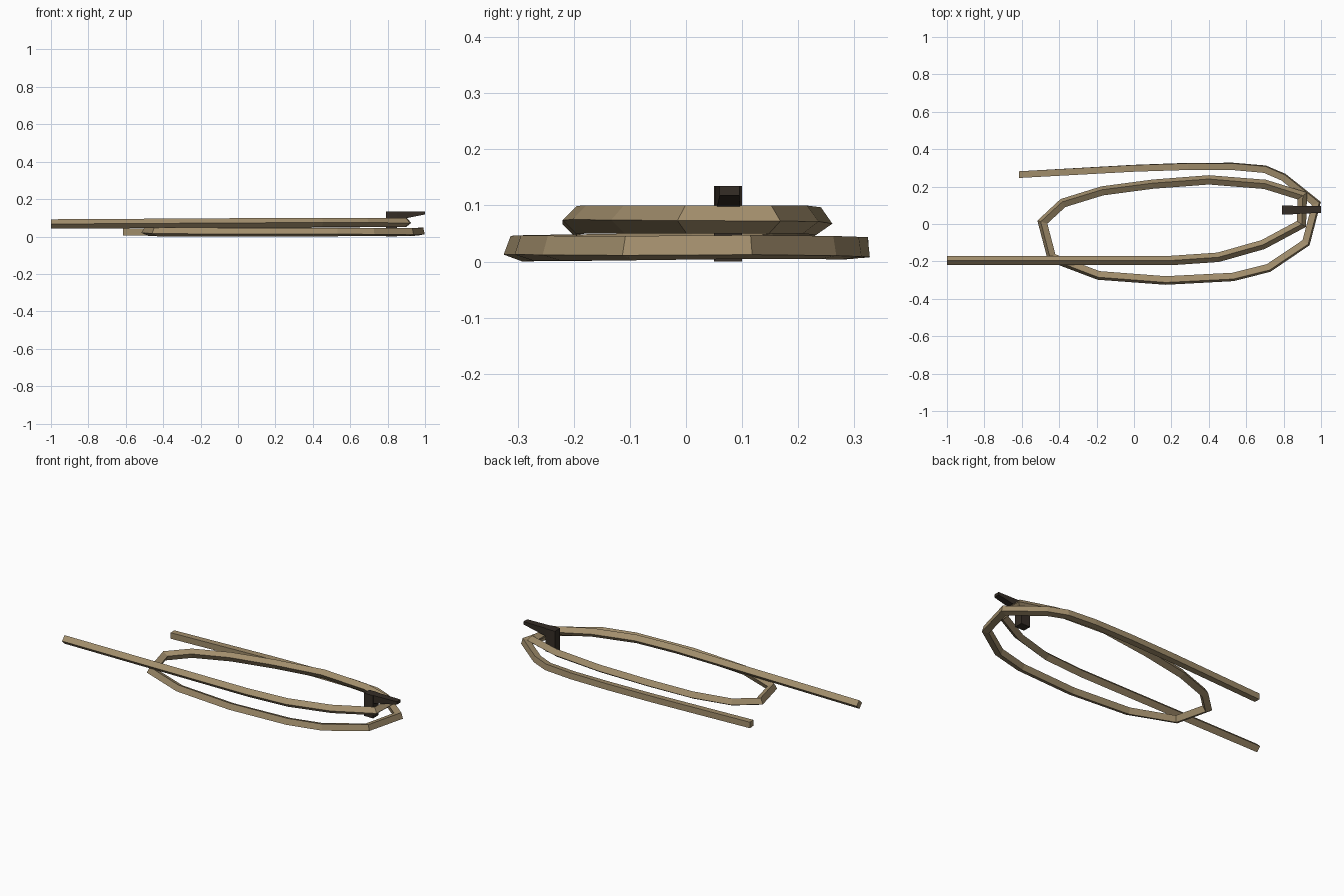
import bpy, bmesh, math
from mathutils import Vector

if "Cube" in bpy.data.objects:
    bpy.data.objects.remove(bpy.data.objects["Cube"])


def material(name, rgb):
    m = bpy.data.materials.new(name)
    m.diffuse_color = (*rgb, 1)
    m.use_nodes = True
    m.node_tree.nodes["Principled BSDF"].inputs["Base Color"].default_value = m.diffuse_color
    return m


def make_object(name, bm, mat):
    bmesh.ops.recalc_face_normals(bm, faces=bm.faces)
    me = bpy.data.meshes.new(name)
    bm.to_mesh(me)
    bm.free()
    me.materials.append(mat)
    ob = bpy.data.objects.new(name, me)
    bpy.context.collection.objects.link(ob)
    return ob


def skin(bm, rings):
    """Join equal rings of points into a capped tube."""
    vs = [[bm.verts.new(p) for p in r] for r in rings]
    n = len(vs[0])
    for a, b in zip(vs, vs[1:]):
        for k in range(n):
            bm.faces.new((a[k], a[(k + 1) % n], b[(k + 1) % n], b[k]))
    bm.faces.new(vs[0])
    bm.faces.new(vs[-1][::-1])


rope_mat = material("tan rope", (0.36, 0.27, 0.15))
peg_mat = material("dark wood", (0.035, 0.026, 0.019))

# Coiled rope: square section swept along the path, slowly twisting to a diamond
path = [Vector(p) for p in (
    (-0.615, 0.264, 0.024), (0, 0.298, 0.024), (0.29, 0.308, 0.024),
    (0.53, 0.308, 0.024), (0.70, 0.293, 0.024), (0.80, 0.25, 0.025),
    (0.975, 0.11, 0.026), (0.92, -0.10, 0.024), (0.72, -0.235, 0.024),
    (0.53, -0.283, 0.024), (0.17, -0.302, 0.023), (-0.19, -0.275, 0.024),
    (-0.44, -0.18, 0.025), (-0.49, 0.01, 0.028), (-0.38, 0.112, 0.034),
    (-0.17, 0.177, 0.044), (0.10, 0.213, 0.058), (0.40, 0.236, 0.072),
    (0.70, 0.212, 0.075), (0.90, 0.15, 0.075), (0.895, 0.0, 0.075),
    (0.69, -0.11, 0.075), (0.45, -0.178, 0.075), (0.20, -0.195, 0.074),
    (-1.0, -0.195, 0.067))]
half = 0.0178
last = len(path) - 1
rings = []
for i, p in enumerate(path):
    d1 = (path[max(i, 1)] - path[max(i, 1) - 1]).normalized()
    d2 = (path[min(i + 1, last)] - path[min(i, last - 1)]).normalized()
    t = (d1 + d2).normalized()
    miter = 1 / max(t.dot(d1), 0.6)
    out = Vector((-t.y, t.x, 0)).normalized()   # outward side of the coil
    a = math.radians(45) * min(1, i / 22)
    ring = []
    for k in range(4):
        ang = a + math.pi / 4 + k * math.pi / 2
        r = half * math.sqrt(2)
        ring.append(p + out * (r * math.cos(ang) * miter)
                    + Vector((0, 0, r * math.sin(ang))))
    rings.append(ring)
bm = bmesh.new()
skin(bm, rings)
make_object("coiled_rope", bm, rope_mat)


def box_ring(x, y0, y1, z0, z1):
    return [(x, y0, z0), (x, y1, z0), (x, y1, z1), (x, y0, z1)]


# Peg post standing inside the coil
bm = bmesh.new()
skin(bm, [box_ring(0.79, 0.05, 0.10, 0, 0.135),
          box_ring(0.85, 0.05, 0.10, 0, 0.135)])
make_object("peg_post", bm, peg_mat)

# Peg hook reaching over the rope, tapering to the tip
bm = bmesh.new()
skin(bm, [box_ring(0.85, 0.053, 0.097, 0.088, 0.135),
          box_ring(1.0, 0.06, 0.095, 0.118, 0.135)])
make_object("peg_hook", bm, peg_mat)
